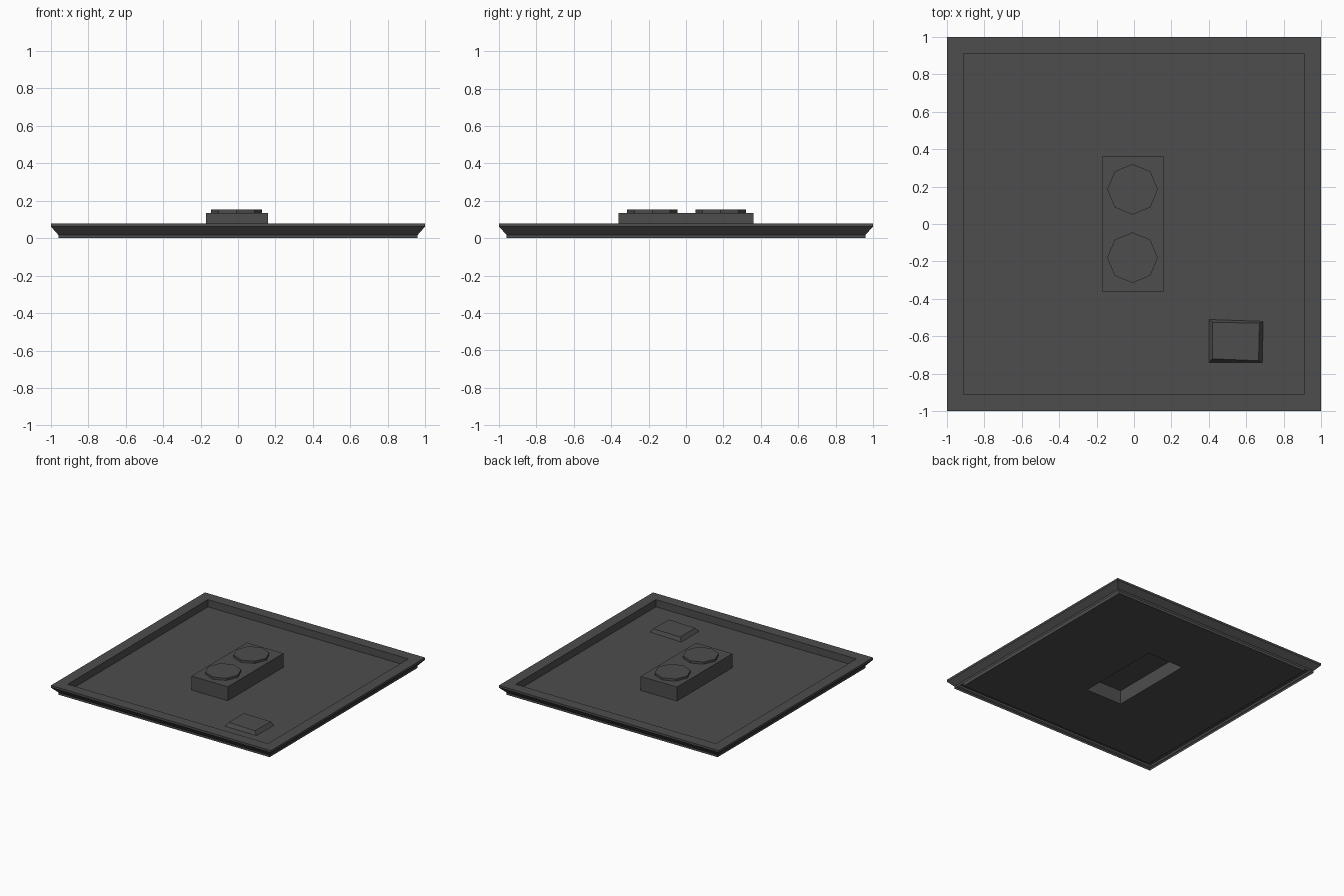
import bpy, bmesh, math

if "Cube" in bpy.data.objects:
    bpy.data.objects.remove(bpy.data.objects["Cube"])

# One dark grey for the whole model
grey = bpy.data.materials.new("dark_grey")
grey.diffuse_color = (0.075, 0.075, 0.075, 1)
grey.use_nodes = True
grey.node_tree.nodes["Principled BSDF"].inputs["Base Color"].default_value = grey.diffuse_color


def rect(x0, x1, y0, y1, z):
    return [(x0, y0, z), (x1, y0, z), (x1, y1, z), (x0, y1, z)]


def square(h, z):
    return rect(-h, h, -h, h, z)


def octagon(cx, cy, r, z):
    return [(cx + r * math.cos(i * math.pi / 4),
             cy + r * math.sin(i * math.pi / 4), z) for i in range(8)]


def loft(name, rings):
    """Skin a stack of rings into an open-bottomed shell with a closed top."""
    bm = bmesh.new()
    loops = [[bm.verts.new(p) for p in ring] for ring in rings]
    for a, b in zip(loops, loops[1:]):
        n = len(a)
        for i in range(n):
            j = (i + 1) % n
            bm.faces.new((a[i], a[j], b[j], b[i]))
    bm.faces.new(loops[-1])
    me = bpy.data.meshes.new(name)
    bm.to_mesh(me)
    bm.free()
    me.materials.append(grey)
    ob = bpy.data.objects.new(name, me)
    bpy.context.collection.objects.link(ob)
    bpy.ops.object.select_all(action='DESELECT')
    ob.select_set(True)
    bpy.context.view_layer.objects.active = ob
    bpy.ops.object.shade_smooth_by_angle(angle=math.radians(30))
    return ob


# Tray: skirt, flared rim, sunken floor and hollow central block in one sheet
FLOOR = 0.02
block = (-0.17, 0.16, -0.36, 0.36)
loft("tray_with_block", [
    square(0.96, 0.0), square(0.96, 0.018), square(1.0, 0.063),
    square(1.0, 0.08), square(0.91, 0.08), square(0.91, FLOOR),
    rect(*block, FLOOR), rect(*block, 0.135)])

# Two octagonal caps on the block
for label, cy in (("front", -0.18), ("back", 0.185)):
    loft(label + "_cap", [octagon(-0.008, cy, 0.135, 0.135),
                          octagon(-0.008, cy, 0.135, 0.153)])

# Small raised pad near the front right corner of the floor
loft("corner_pad", [
    [(0.40, -0.74, FLOOR), (0.685, -0.74, FLOOR), (0.69, -0.52, FLOOR), (0.40, -0.51, FLOOR)],
    [(0.42, -0.72, 0.05), (0.665, -0.73, 0.05), (0.67, -0.53, 0.05), (0.42, -0.525, 0.05)]])
